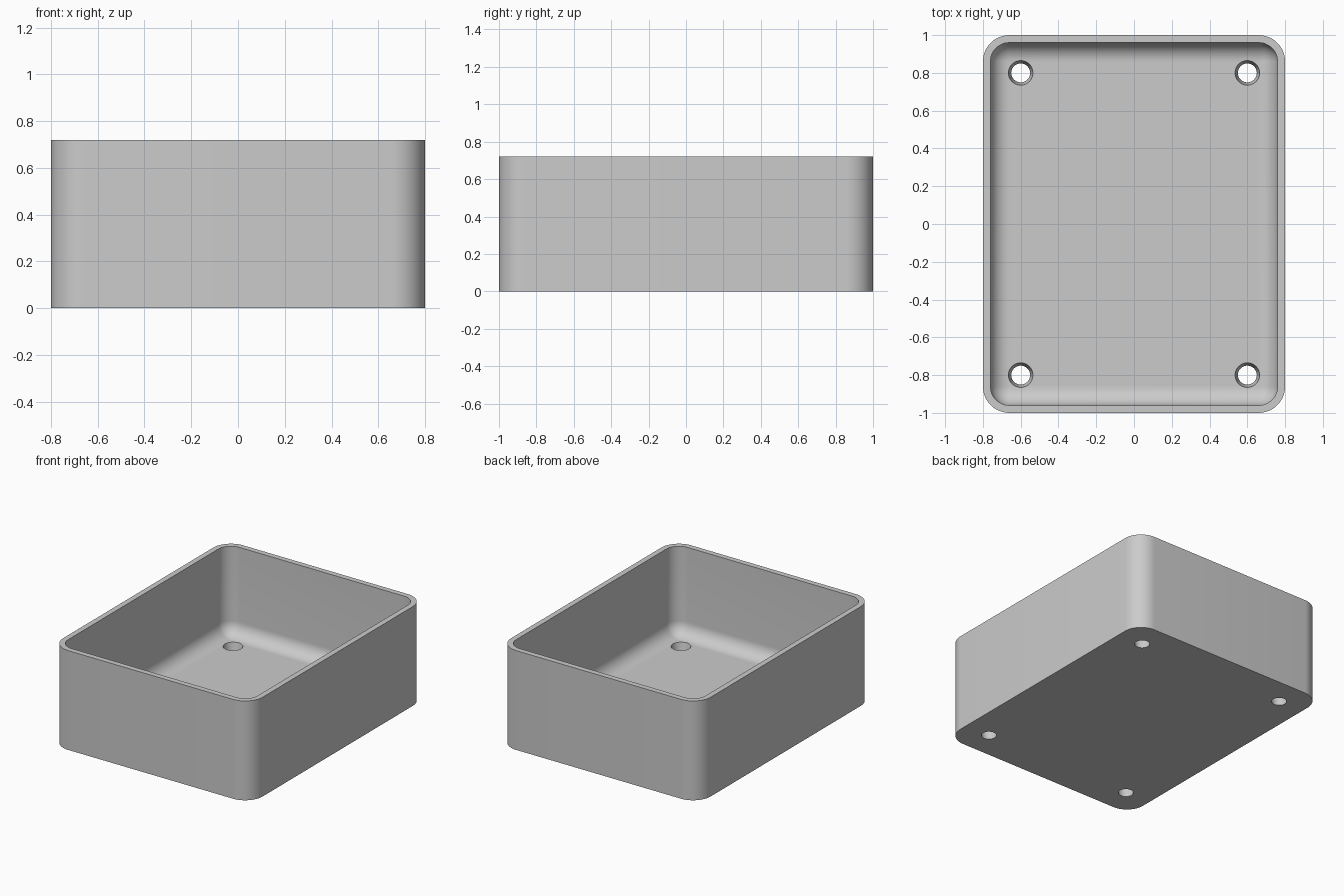
import bpy
import bmesh
from math import sin, cos, pi, radians

if "Cube" in bpy.data.objects:
    bpy.data.objects.remove(bpy.data.objects["Cube"], do_unlink=True)

HALF_X, HALF_Y, HEIGHT = 0.8, 1.0, 0.72
WALL, FLOOR, FILLET = 0.04, 0.08, 0.1
OUTER_R = WALL + FILLET
SEGS = 12

grey = bpy.data.materials.new("light grey")
grey.use_nodes = True
colour = (0.6, 0.6, 0.6, 1)
grey.diffuse_color = colour
grey.node_tree.nodes["Principled BSDF"].inputs["Base Color"].default_value = colour


def ring(bm, inset, z):
    """Rounded rectangle, moved inward from the outer wall by inset."""
    r = OUTER_R - inset
    verts = []
    for corner, (sx, sy) in enumerate([(1, 1), (-1, 1), (-1, -1), (1, -1)]):
        for i in range(SEGS + 1):
            a = (corner + i / SEGS) * pi / 2
            verts.append(bm.verts.new((sx * (HALF_X - OUTER_R) + r * cos(a),
                                       sy * (HALF_Y - OUTER_R) + r * sin(a), z)))
    return verts


# Tray: outer wall, rim, inner wall and floor fillet as stacked rings
bm = bmesh.new()
stations = [(0, 0), (0, HEIGHT), (WALL, HEIGHT)]
for i in range(SEGS + 1):
    a = i / SEGS * pi / 2
    stations.append((WALL + FILLET * (1 - cos(a)), FLOOR + FILLET * (1 - sin(a))))
rings = [ring(bm, *s) for s in stations]
for lower, upper in zip(rings, rings[1:]):
    n = len(lower)
    for i in range(n):
        j = (i + 1) % n
        bm.faces.new((lower[i], lower[j], upper[j], upper[i]))
bm.faces.new(rings[0])
bm.faces.new(rings[-1])
bmesh.ops.remove_doubles(bm, verts=bm.verts, dist=0.0001)
bmesh.ops.recalc_face_normals(bm, faces=bm.faces)
mesh = bpy.data.meshes.new("tray")
bm.to_mesh(mesh)
bm.free()
mesh.materials.append(grey)
tray = bpy.data.objects.new("tray", mesh)
bpy.context.collection.objects.link(tray)

# Tapered screw holes near the four floor corners
bm = bmesh.new()
for sx in (-1, 1):
    for sy in (-1, 1):
        cone = bmesh.ops.create_cone(bm, cap_ends=True, segments=48,
                                     radius1=0.0425, radius2=0.0725, depth=0.16)
        bmesh.ops.translate(bm, verts=cone["verts"], vec=(sx * 0.6, sy * 0.8, FLOOR / 2))
cutter_mesh = bpy.data.meshes.new("hole_cutter")
bm.to_mesh(cutter_mesh)
bm.free()
cutter_mesh.materials.append(grey)
cutter = bpy.data.objects.new("hole_cutter", cutter_mesh)
cutter.hide_render = True
bpy.context.collection.objects.link(cutter)

cut = tray.modifiers.new("screw_holes", "BOOLEAN")
cut.operation = "DIFFERENCE"
cut.solver = "EXACT"
cut.object = cutter
bpy.ops.object.select_all(action="DESELECT")
tray.select_set(True)
bpy.context.view_layer.objects.active = tray
bpy.ops.object.modifier_apply(modifier=cut.name)
bpy.data.objects.remove(cutter, do_unlink=True)
bpy.ops.object.shade_smooth_by_angle(angle=radians(30))
